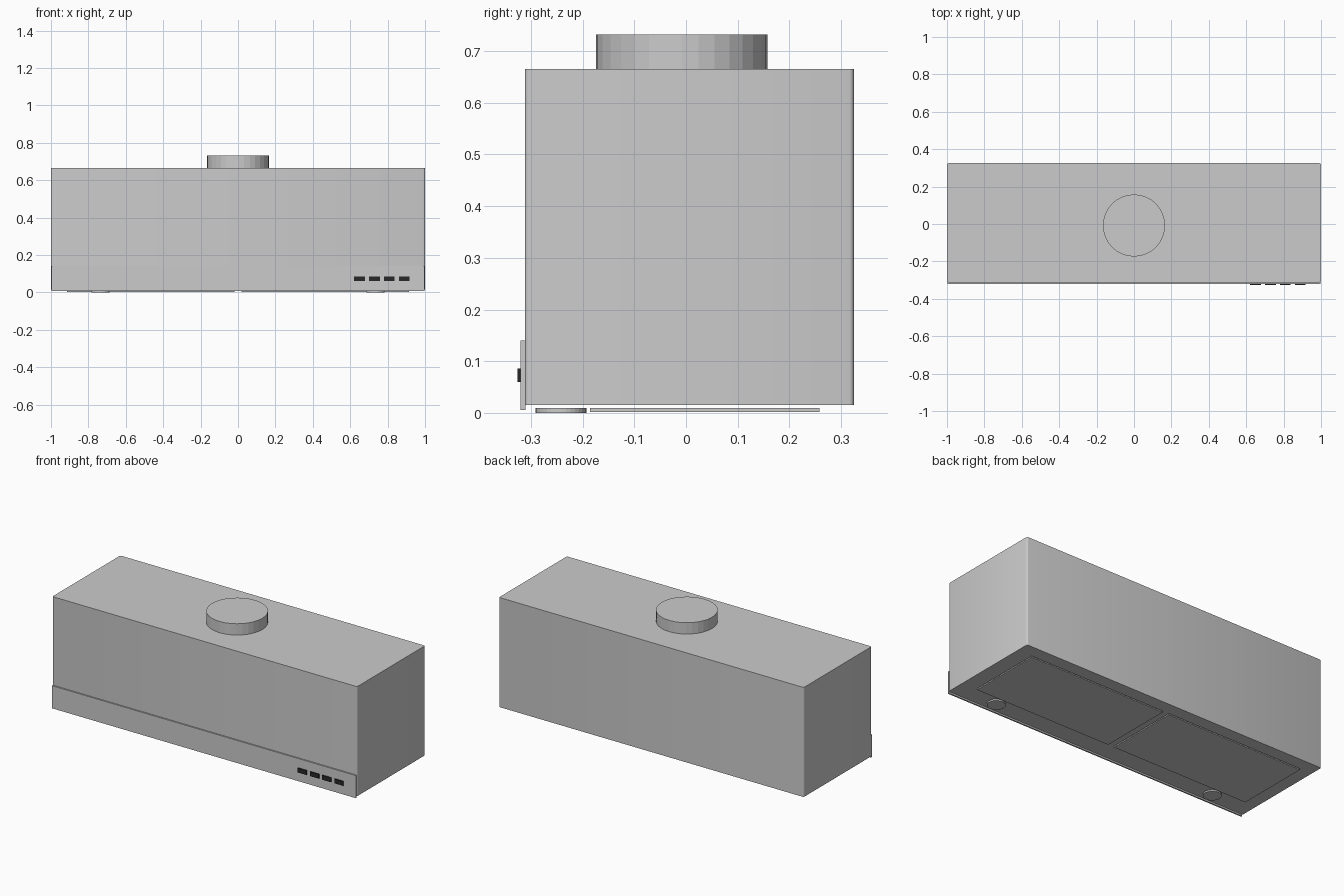
import bpy, bmesh, math

if "Cube" in bpy.data.objects:
    bpy.data.objects.remove(bpy.data.objects["Cube"])


def finish(name, bm, mat=None, smooth=False):
    bmesh.ops.recalc_face_normals(bm, faces=bm.faces)
    mesh = bpy.data.meshes.new(name)
    bm.to_mesh(mesh)
    bm.free()
    obj = bpy.data.objects.new(name, mesh)
    bpy.context.collection.objects.link(obj)
    if mat:
        mesh.materials.append(mat)
    if smooth:
        bpy.ops.object.select_all(action='DESELECT')
        obj.select_set(True)
        bpy.context.view_layer.objects.active = obj
        bpy.ops.object.shade_smooth_by_angle(angle=math.radians(35))
    return obj


def box(name, x, y, z, mat=None, round_corners=0):
    """Box from (min, max) ranges, optionally with rounded vertical edges."""
    bm = bmesh.new()
    bmesh.ops.create_cube(bm, size=1)
    for v in bm.verts:
        v.co = [r[0] if c < 0 else r[1] for c, r in zip(v.co, (x, y, z))]
    if round_corners:
        edges = [e for e in bm.edges
                 if abs(e.verts[0].co.z - e.verts[1].co.z) > 1e-4]
        bmesh.ops.bevel(bm, geom=edges, offset=round_corners, segments=3,
                        profile=0.5, affect='EDGES')
    return finish(name, bm, mat, smooth=bool(round_corners))


def lathe(name, center, profile, segments=32, smooth=False):
    """Closed solid of revolution around z from (radius, height) points."""
    bm = bmesh.new()
    rings = []
    for r, z in profile:
        rings.append([bm.verts.new((center[0] + r * math.cos(a),
                                    center[1] + r * math.sin(a), z))
                      for a in (2 * math.pi * i / segments for i in range(segments))])
    for low, high in zip(rings, rings[1:]):
        for i in range(segments):
            j = (i + 1) % segments
            bm.faces.new((low[i], low[j], high[j], high[i]))
    bm.faces.new(rings[0][::-1])
    bm.faces.new(rings[-1])
    return finish(name, bm, smooth=smooth)


dark = bpy.data.materials.new("dark_button")
dark.diffuse_color = (0.02, 0.02, 0.02, 1)
dark.use_nodes = True
dark.node_tree.nodes["Principled BSDF"].inputs["Base Color"].default_value = dark.diffuse_color

# Main housing and round exhaust collar
box("hood_body", (-1, 1), (-0.312, 0.325), (0.015, 0.665), round_corners=0.009)
lathe("exhaust_collar", (0, -0.008), [(0.166, 0.66), (0.166, 0.732)])

# Front control strip with four push buttons
box("control_strip", (-0.997, 0.997), (-0.32, -0.311), (0.006, 0.14))
for i in range(4):
    x = 0.62 + 0.08 * i
    box(f"button_{i + 1}", (x, x + 0.058), (-0.326, -0.319), (0.06, 0.086), dark)

# Underside: two filter panels and two round lamps
for side, s in (("left", -1), ("right", 1)):
    box(f"filter_{side}", sorted((s * 0.02, s * 0.913)), (-0.186, 0.258), (0.002, 0.009))
    lathe(f"lamp_{side}", (s * 0.735, -0.242), [(0.049, 0.0), (0.049, 0.009)])
